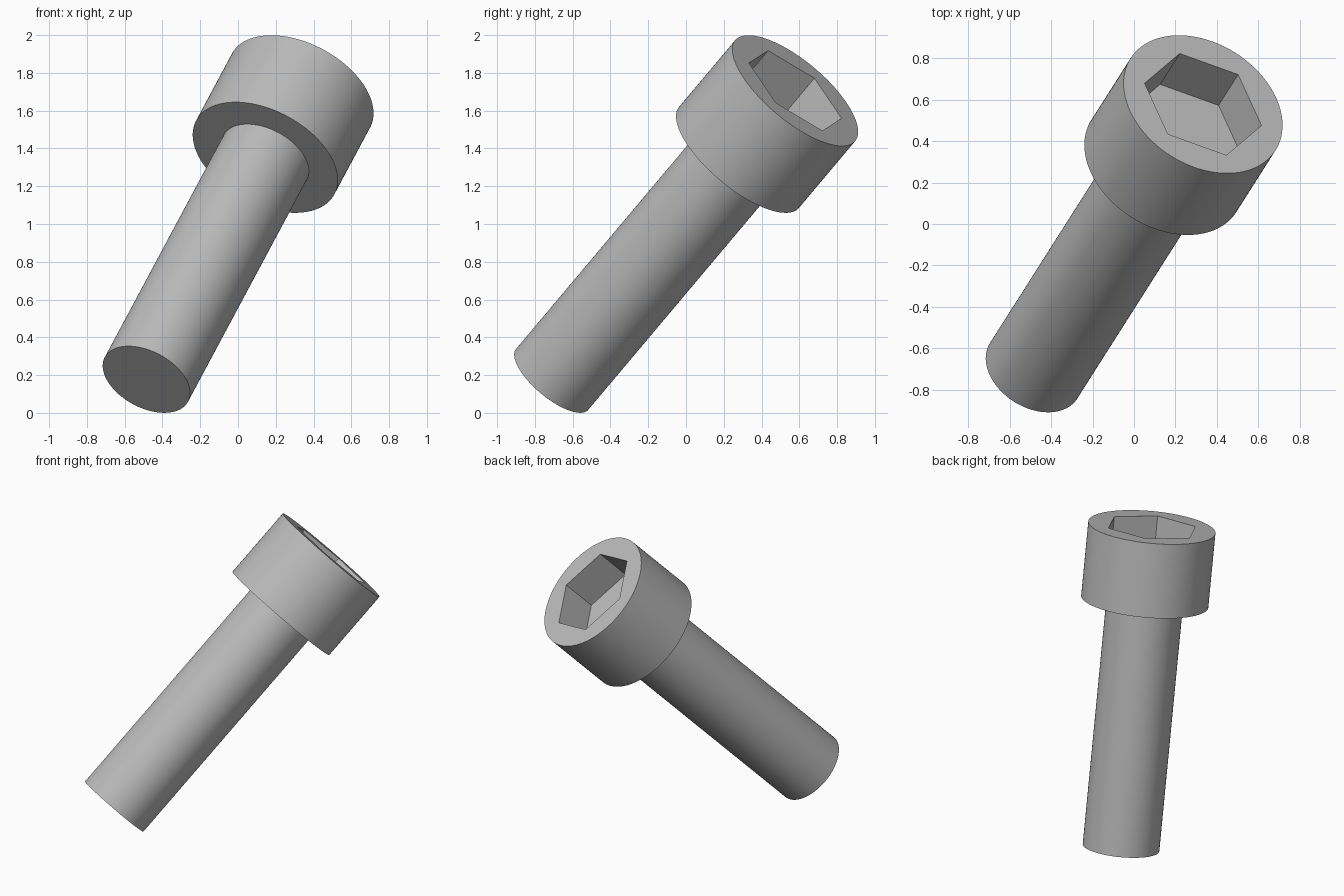
import bpy, bmesh, math
from mathutils import Matrix, Vector

cube = bpy.data.objects.get("Cube")
if cube:
    bpy.data.objects.remove(cube, do_unlink=True)

SEGMENTS = 96
SHANK_R, HEAD_R, HEX_R = 0.25, 0.415, 0.307
SHANK_LEN, HEAD_LEN, SOCKET_DEPTH = 1.66, 0.5, 0.25

# Tilted frame: z runs along the screw, x points at a corner of the socket
axis = Vector((0.379, 0.596, 0.708)).normalized()
corner = Vector((-0.28, 0.1, 0.064))
corner = (corner - axis * corner.dot(axis)).normalized()
side = axis.cross(corner)
frame = Matrix((corner, side, axis)).transposed().to_4x4()
frame.translation = (-0.485, -0.709, 0.177)

steel = bpy.data.materials.new("grey steel")
steel.use_nodes = True
colour = (0.5, 0.5, 0.5, 1)
steel.diffuse_color = colour
steel.node_tree.nodes["Principled BSDF"].inputs["Base Color"].default_value = colour


def ring(bm, radius, z, sides=SEGMENTS):
    """Closed loop of edges around the screw axis."""
    verts = [bm.verts.new((radius * math.cos(math.tau * i / sides),
                           radius * math.sin(math.tau * i / sides), z))
             for i in range(sides)]
    return verts, [bm.edges.new((verts[i - 1], verts[i])) for i in range(sides)]


def bridge(bm, a, b):
    bmesh.ops.bridge_loops(bm, edges=a[1] + b[1])


def finish(bm, name):
    bmesh.ops.recalc_face_normals(bm, faces=bm.faces)
    mesh = bpy.data.meshes.new(name)
    bm.to_mesh(mesh)
    bm.free()
    mesh.materials.append(steel)
    obj = bpy.data.objects.new(name, mesh)
    bpy.context.collection.objects.link(obj)
    obj.matrix_world = frame
    bpy.ops.object.select_all(action="DESELECT")
    obj.select_set(True)
    bpy.context.view_layer.objects.active = obj
    bpy.ops.object.shade_smooth_by_angle(angle=math.radians(30))
    return obj


# Shank: plain cylinder, capped at the tip and open where it meets the head
bm = bmesh.new()
tip, neck = ring(bm, SHANK_R, 0), ring(bm, SHANK_R, SHANK_LEN)
bridge(bm, tip, neck)
bm.faces.new(tip[0])
finish(bm, "shank")

# Head: underside, wall, rim and hexagonal socket
bm = bmesh.new()
top_z = SHANK_LEN + HEAD_LEN
inner, lower = ring(bm, SHANK_R, SHANK_LEN), ring(bm, HEAD_R, SHANK_LEN)
upper = ring(bm, HEAD_R, top_z)
mouth = ring(bm, HEX_R, top_z, 6)
floor = ring(bm, HEX_R, top_z - SOCKET_DEPTH, 6)
bridge(bm, inner, lower)
bridge(bm, lower, upper)
bridge(bm, mouth, floor)
bm.faces.new(floor[0])
bmesh.ops.triangle_fill(bm, edges=upper[1] + mouth[1], use_beauty=True)
finish(bm, "head")
